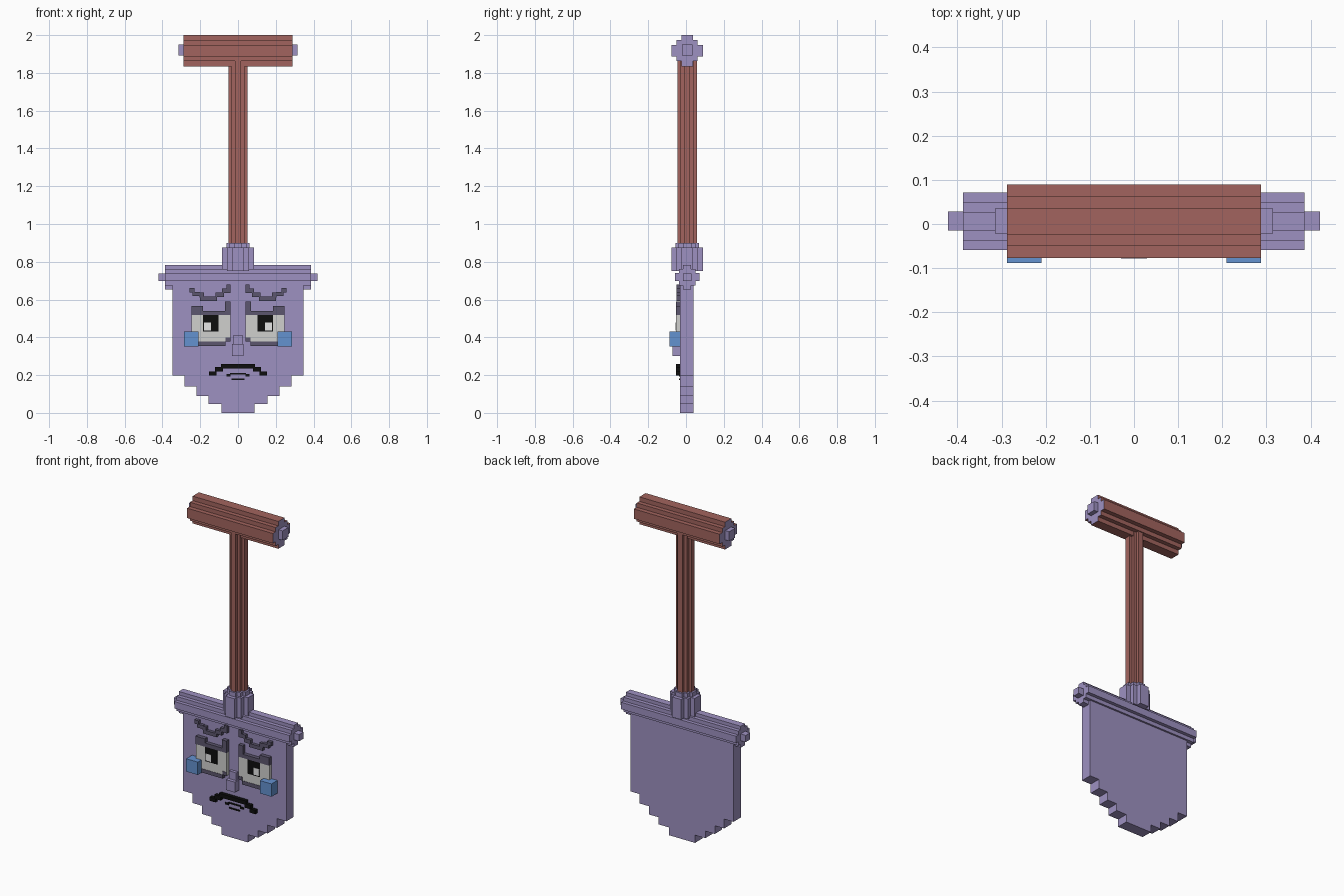
import bpy, bmesh
from mathutils import Matrix, Vector

cube = bpy.data.objects.get("Cube")
if cube:
    bpy.data.objects.remove(cube, do_unlink=True)


def material(name, rgb):
    mat = bpy.data.materials.new(name)
    lin = [(c / 255 / 12.92 if c < 11 else ((c / 255 + 0.055) / 1.055) ** 2.4) for c in rgb]
    mat.use_nodes = True
    mat.diffuse_color = (*lin, 1)
    mat.node_tree.nodes["Principled BSDF"].inputs["Base Color"].default_value = (*lin, 1)
    return mat


PURPLE = material("purple metal", (158, 145, 193))
BROWN = material("brown wood", (162, 100, 94))
DARK = material("dark purple", (92, 86, 110))
BLACK = material("black", (14, 14, 14))
GREY = material("eye grey", (208, 208, 206))
WHITE = material("highlight white", (236, 236, 236))
BLUE = material("tear blue", (100, 146, 208))

MID_Y = 0.006     # depth of the shaft axis
FACE_Y = -0.031   # front surface of the blade


def finish(name, bm, *mats):
    bmesh.ops.recalc_face_normals(bm, faces=bm.faces)
    mesh = bpy.data.meshes.new(name)
    bm.to_mesh(mesh)
    bm.free()
    for m in mats:
        mesh.materials.append(m)
    obj = bpy.data.objects.new(name, mesh)
    bpy.context.collection.objects.link(obj)
    return obj


def prism(bm, points, depth):
    """Extrude a closed outline along the given vector."""
    face = bm.faces.new([bm.verts.new(p) for p in points])
    out = bmesh.ops.extrude_face_region(bm, geom=[face], use_keep_orig=True)
    verts = [v for v in out["geom"] if isinstance(v, bmesh.types.BMVert)]
    bmesh.ops.translate(bm, verts=verts, vec=depth)


def stepped_rod(name, axis, sizes, start, end, mat, height=0.0, end_mat=None):
    """Rod with a stepped round section, lying along x or standing along z."""
    a, b, c = sizes
    quarter = [(a, c), (b, c), (b, b), (c, b), (c, a)]
    ring = []
    for _ in range(4):
        ring += quarter
        quarter = [(-v, u) for u, v in quarter]
    bm = bmesh.new()
    if axis == "x":
        pts = [(start, MID_Y + u, height + v) for u, v in ring]
        prism(bm, pts, Vector((end - start, 0, 0)))
    else:
        pts = [(u, MID_Y + v, start) for u, v in ring]
        prism(bm, pts, Vector((0, 0, end - start)))
    obj = finish(name, bm, mat, end_mat or mat)
    for p in obj.data.polygons:
        if axis == "x" and abs(p.normal.x) > 0.9:
            p.material_index = 1
    return obj


def boxes(name, rects, front, mat, back=FACE_Y + 0.005, mirror=False):
    """Blocks given as x0, x1, z0, z1, all between two depths."""
    bm = bmesh.new()
    if mirror:
        rects = rects + [(-x1, -x0, z0, z1) for x0, x1, z0, z1 in rects]
    for x0, x1, z0, z1 in rects:
        centre = Matrix.Translation(((x0 + x1) / 2, (front + back) / 2, (z0 + z1) / 2))
        scale = Matrix.Diagonal((x1 - x0, back - front, z1 - z0, 1))
        bmesh.ops.create_cube(bm, size=1, matrix=centre @ scale)
    return finish(name, bm, mat)


# Grip, shaft and collar
LARGE = (0.083, 0.056, 0.03)
stepped_rod("grip", "x", LARGE, -0.288, 0.288, BROWN, 1.918, PURPLE)
boxes("grip_end_caps", [(0.28, 0.315, 1.893, 1.95)], -0.022, PURPLE, 0.035, True)
stepped_rod("shaft", "z", (0.051, 0.034, 0.016), 0.85, 1.87, BROWN)
stepped_rod("collar", "z", (0.084, 0.057, 0.03), 0.752, 0.875, PURPLE)
stepped_rod("collar_rim", "z", (0.062, 0.045, 0.022), 0.86, 0.9, PURPLE)

# Rolled top bar of the blade
stepped_rod("blade_bar", "x", (0.065, 0.044, 0.021), -0.387, 0.386, PURPLE, 0.719)
boxes("blade_bar_ends", [(0.38, 0.421, 0.697, 0.738)], -0.015, PURPLE, 0.028, True)

# Blade with a stepped tip
steps = [(0.088, 0.0), (0.088, 0.047), (0.157, 0.047), (0.157, 0.09), (0.221, 0.09),
         (0.221, 0.14), (0.284, 0.14), (0.284, 0.197), (0.347, 0.197), (0.347, 0.7)]
outline = steps + [(-x, z) for x, z in reversed(steps)]
bm = bmesh.new()
prism(bm, [(x, FACE_Y, z) for x, z in outline], Vector((0, 0.07, 0)))
finish("blade", bm, PURPLE)

# Eyes
boxes("eyes", [(0.04, 0.247, 0.378, 0.517)], -0.052, GREY, mirror=True)
boxes("eyelids", [(0.04, 0.07, 0.517, 0.59), (0.07, 0.184, 0.517, 0.54),
                  (0.184, 0.247, 0.517, 0.565)], -0.054, DARK, mirror=True)
boxes("lower_lids", [(0.066, 0.21, 0.355, 0.378), (0.04, 0.066, 0.378, 0.4)],
      -0.054, DARK, mirror=True)
boxes("pupils", [(0.103, 0.184, 0.43, 0.517)], -0.0535, BLACK, mirror=True)
boxes("pupil_highlights", [(0.143, 0.181, 0.436, 0.478)], -0.055, WHITE, mirror=True)

# Eyebrows
boxes("eyebrows", [(0.04, 0.06, 0.635, 0.68), (0.06, 0.085, 0.635, 0.658),
                   (0.075, 0.12, 0.613, 0.637), (0.11, 0.2, 0.593, 0.615),
                   (0.18, 0.205, 0.612, 0.637), (0.2, 0.24, 0.618, 0.64),
                   (0.23, 0.258, 0.637, 0.66)], -0.05, DARK, mirror=True)

# Tears and nose
boxes("tears", [(0.209, 0.287, 0.352, 0.43)], -0.088, BLUE, mirror=True)
boxes("nose_bridge", [(-0.025, 0.023, 0.34, 0.412)], -0.05, PURPLE)
boxes("nose_tip", [(-0.031, 0.029, 0.302, 0.365)], -0.071, PURPLE)

# Mouth and chin crease
boxes("mouth", [(0.0, 0.09, 0.236, 0.26), (0.08, 0.122, 0.218, 0.242),
                (0.115, 0.153, 0.197, 0.22)], -0.053, BLACK, mirror=True)
boxes("lip_crease", [(0.0, 0.042, 0.204, 0.212), (0.04, 0.062, 0.193, 0.205),
                     (0.0, 0.035, 0.174, 0.182)], -0.036, BLACK, mirror=True)
